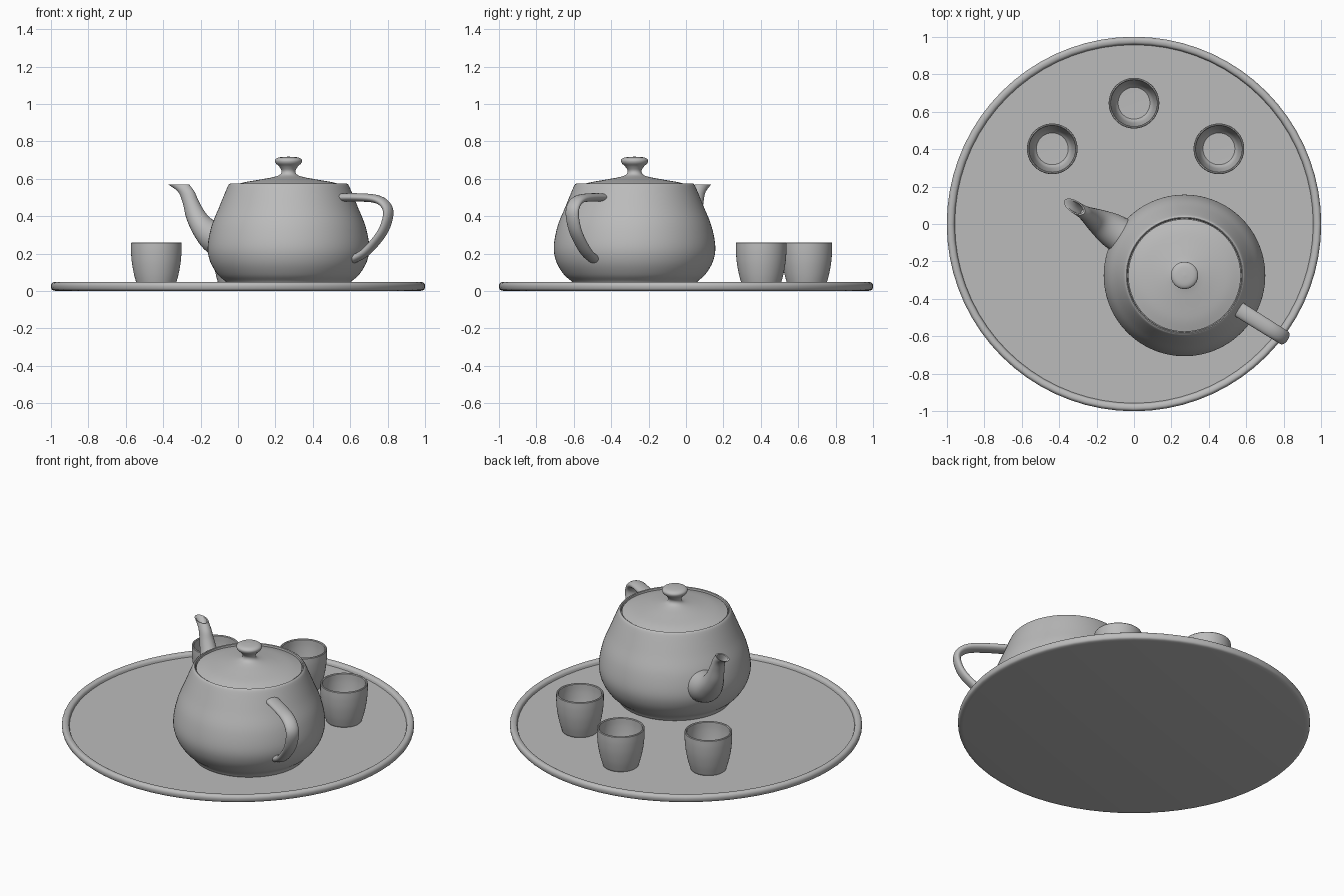
import bpy, bmesh, math
from mathutils import Vector

if "Cube" in bpy.data.objects:
    bpy.data.objects.remove(bpy.data.objects["Cube"])

SEG = 72
POT = (0.27, -0.275, 0)      # teapot axis
AIM = math.radians(148)      # spout direction
FLOOR = 0.024                # tray floor height

grey = bpy.data.materials.new("grey glaze")
grey.diffuse_color = (0.5, 0.5, 0.5, 1)
grey.use_nodes = True
grey.node_tree.nodes["Principled BSDF"].inputs["Base Color"].default_value = grey.diffuse_color


def smooth(pts, n=5):
    """Catmull-Rom interpolation of tuples of any size."""
    v = [Vector(p) for p in pts]
    out = []
    for i in range(len(v) - 1):
        a, b, c = v[max(i - 1, 0)], v[i], v[i + 1]
        d = v[min(i + 2, len(v) - 1)]
        for k in range(n):
            t = k / n
            out.append(0.5 * (2 * b + (c - a) * t + (2 * a - 5 * b + 4 * c - d) * t * t
                              + (3 * b - a - 3 * c + d) * t ** 3))
    return out + [v[-1]]


def loft(name, rings, loc=(0, 0, 0), turn=0.0, cap=False):
    """Skin a list of closed rings into one object."""
    bm = bmesh.new()
    rows = [[bm.verts.new(p) for p in ring] for ring in rings]
    n = len(rows[0])
    for a, b in zip(rows, rows[1:]):
        for i in range(n):
            j = (i + 1) % n
            bm.faces.new((a[i], a[j], b[j], b[i]))
    if cap:
        bm.faces.new(rows[0])
        bm.faces.new(rows[-1])
    bmesh.ops.remove_doubles(bm, verts=bm.verts, dist=1e-5)
    bmesh.ops.recalc_face_normals(bm, faces=bm.faces)
    mesh = bpy.data.meshes.new(name)
    bm.to_mesh(mesh)
    bm.free()
    mesh.materials.append(grey)
    ob = bpy.data.objects.new(name, mesh)
    bpy.context.collection.objects.link(ob)
    ob.location = loc
    ob.rotation_euler.z = turn
    bpy.ops.object.select_all(action='DESELECT')
    ob.select_set(True)
    bpy.context.view_layer.objects.active = ob
    bpy.ops.object.shade_smooth_by_angle(angle=math.radians(35))
    return ob


def lathe(name, profile, loc=(0, 0, 0)):
    """Revolve (radius, z) points about the z axis."""
    angles = [2 * math.pi * i / SEG for i in range(SEG)]
    loft(name, [[(p[0] * math.cos(a), p[0] * math.sin(a), p[1]) for a in angles]
                for p in profile], loc)


def oval(mid, axis, half_width, n=24):
    """Ring in the plane of a vector in xz and the y axis."""
    return [mid + axis * math.cos(2 * math.pi * i / n)
            + Vector((0, half_width * math.sin(2 * math.pi * i / n), 0)) for i in range(n)]


# Tray with rounded rim
rim = smooth([(0.972, 0), (0.993, 0.005), (1.0, 0.018), (1.0, 0.034), (0.99, 0.046),
              (0.974, 0.046), (0.963, 0.039), (0.958, FLOOR)], 3)
lathe("tray", [(0, 0)] + rim + [(0, FLOOR)])

# Teapot body with a recessed seat for the lid
side = smooth([(0.325, 0.03), (0.338, 0.052), (0.378, 0.088), (0.418, 0.155), (0.432, 0.235),
               (0.412, 0.345), (0.37, 0.45), (0.328, 0.552), (0.316, 0.572)])
lathe("teapot_body", [(0, FLOOR), (0.32, FLOOR)] + side
      + [(0.311, 0.575), (0.306, 0.572), (0.304, 0.55), (0, 0.55)], POT)

# Lid and knob
lid = smooth([(0.301, 0.562), (0.24, 0.58), (0.15, 0.596), (0.08, 0.609), (0.046, 0.622),
              (0.037, 0.642), (0.05, 0.665), (0.069, 0.684), (0.071, 0.702), (0.05, 0.714),
              (0, 0.718)])
lathe("lid", [(0, 0.552), (0.301, 0.552)] + lid, POT)

# Spout: outer point, inner point (radius, z) and half width for each section
sections = [(0.36, 0.16, 0.34, 0.36, 0.10), (0.49, 0.20, 0.44, 0.37, 0.09),
            (0.575, 0.285, 0.50, 0.39, 0.07), (0.632, 0.38, 0.54, 0.43, 0.052),
            (0.66, 0.47, 0.575, 0.485, 0.041), (0.692, 0.53, 0.598, 0.532, 0.035),
            (0.757, 0.57, 0.63, 0.57, 0.033)]
mouth = [(0.742, 0.568, 0.64, 0.568, 0.026), (0.69, 0.54, 0.628, 0.54, 0.023),
         (0.65, 0.49, 0.605, 0.495, 0.02)]
rings = []
for xo, zo, xi, zi, w in [tuple(s) for s in smooth(sections)] + mouth:
    outer, inner = Vector((xo, 0, zo)), Vector((xi, 0, zi))
    rings.append(oval((outer + inner) / 2, (outer - inner) / 2, w))
loft("spout", rings, POT, AIM, cap=True)

# Handle: flattened tube along a curved path
path = smooth([(0.325, 0.5), (0.45, 0.5), (0.555, 0.491), (0.612, 0.46), (0.629, 0.41),
               (0.602, 0.33), (0.545, 0.26), (0.475, 0.2), (0.395, 0.165)])
rings = []
for i, p in enumerate(path):
    d = (path[min(i + 1, len(path) - 1)] - path[max(i - 1, 0)]).normalized()
    rings.append(oval(Vector((p[0], 0, p[1])), Vector((-d[1], 0, d[0])) * 0.022,
                      0.042 - 0.006 * i / len(path)))
loft("handle", rings, POT, AIM + math.pi, cap=True)

# Three cups behind the teapot
wall = smooth([(0.102, FLOOR + 0.004), (0.118, 0.085), (0.13, 0.15), (0.135, 0.21), (0.135, 0.256)])
inside = smooth([(0.123, 0.256), (0.122, 0.21), (0.115, 0.15), (0.102, 0.09), (0.085, 0.062)])
for i, (x, y) in enumerate([(-0.437, 0.402), (0, 0.646), (0.454, 0.402)]):
    lathe(f"cup_{i + 1}", [(0, FLOOR), (0.098, FLOOR)] + wall
          + [(0.132, 0.26), (0.127, 0.26)] + inside + [(0, 0.06)], (x, y, 0))
